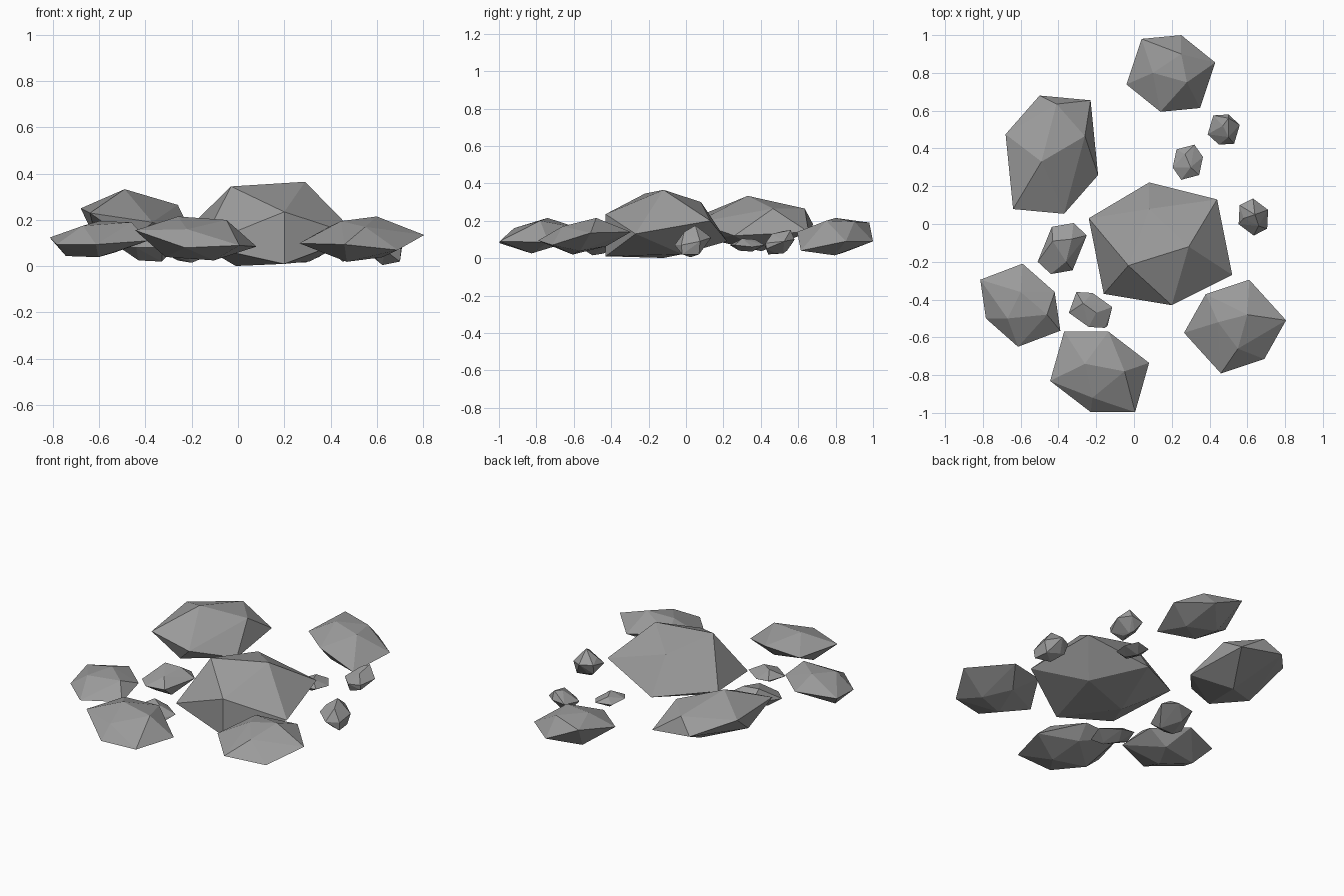
import bpy
import bmesh
from mathutils import Vector

default_cube = bpy.data.objects.get("Cube")
if default_cube:
    bpy.data.objects.remove(default_cube, do_unlink=True)

# Single stone grey material
stone_grey = bpy.data.materials.new("stone_grey")
stone_grey.use_nodes = True
stone_colour = (0.33, 0.33, 0.33, 1)
stone_grey.diffuse_color = stone_colour
shader = next(node for node in stone_grey.node_tree.nodes if node.type == "BSDF_PRINCIPLED")
shader.inputs["Base Color"].default_value = stone_colour
shader.inputs["Roughness"].default_value = 0.9


def build_rock(name, centre, crown, rim=(), single=()):
    """Faceted boulder: crown and rim corners are mirrored through the centre,
    single corners are kept on one side, and all are wrapped in a hull."""
    centre = Vector(centre)
    corners = [Vector(point) for point in (*crown, *rim)]
    corners += [2 * centre - corner for corner in corners]
    corners += [Vector(point) for point in single]

    bm = bmesh.new()
    for corner in corners:
        bm.verts.new(corner)
    hull = bmesh.ops.convex_hull(bm, input=bm.verts[:])
    unused = {item for item in hull["geom_interior"] + hull["geom_unused"]
              if isinstance(item, bmesh.types.BMVert)}
    bmesh.ops.delete(bm, geom=list(unused), context="VERTS")
    bmesh.ops.recalc_face_normals(bm, faces=bm.faces[:])

    mesh = bpy.data.meshes.new(name)
    bm.to_mesh(mesh)
    bm.free()
    mesh.materials.append(stone_grey)
    rock = bpy.data.objects.new(name, mesh)
    bpy.context.scene.collection.objects.link(rock)
    return rock


# Large boulder in the middle, with an uneven rim
build_rock("centre_boulder", (.14, -.12, .183),
           crown=[(-.03, -.22, .345), (.29, -.12, .365), (.08, .08, .3)],
           single=[(-.24, .03, .14), (.08, .22, .09), (.44, .13, .2),
                   (.52, -.27, .13), (.2, -.43, .235), (-.16, -.37, .09),
                   (.2, -.43, .01)])

# Medium boulders around it
build_rock("back_right_boulder", (-.435, .367, .185),
           crown=[(-.41, .635, .265), (-.26, .465, .265), (-.49, .33, .333)],
           rim=[(-.68, .475, .25), (-.5, .68, .18), (-.23, .655, .14)])

build_rock("back_boulder", (.195, .797, .115),
           crown=[(.1, .8, .215), (.28, .75, .2), (.25, .9, .195)],
           rim=[(.04, .98, .19), (.25, 1, .09), (.43, .855, .09)])

build_rock("front_left_boulder", (.535, -.543, .117),
           crown=[(.6, -.48, .215), (.445, -.52, .195), (.55, -.66, .17)],
           rim=[(.61, -.295, .14), (.805, -.51, .135), (.69, -.715, .07)])

build_rock("front_boulder", (-.182, -.783, .12),
           crown=[(-.26, -.74, .215), (-.05, -.78, .2), (-.22, -.92, .16)],
           rim=[(-.37, -.57, .15), (-.135, -.57, .16), (.08, -.735, .085)])

build_rock("front_right_boulder", (-.602, -.43, .117),
           crown=[(-.6, -.36, .195), (-.46, -.48, .19), (-.67, -.5, .175)],
           rim=[(-.59, -.21, .14), (-.42, -.36, .14), (-.39, -.565, .11)])

# Small stones filling the gaps
build_rock("right_stone", (-.38, -.13, .09),
           crown=[(-.43, -.09, .16), (-.33, -.08, .155), (-.36, -.2, .135)],
           rim=[(-.32, .005, .1), (-.25, -.06, .1), (-.325, -.245, .08)])

build_rock("front_right_stone", (-.23, -.455, .065),
           crown=[(-.27, -.42, .11), (-.2, -.47, .105)],
           rim=[(-.305, -.36, .07), (-.22, -.365, .06), (-.115, -.44, .06)],
           single=[(-.14, -.54, .04), (-.2, -.5, .015)])

build_rock("left_stone", (.632, .037, .09),
           crown=[(.64, .05, .175), (.66, -.01, .14), (.58, .03, .13)],
           rim=[(.63, .135, .11), (.71, .075, .09), (.705, -.025, .07)],
           single=[(.7, -.02, .02), (.57, .08, .05), (.69, .07, .02)])

build_rock("back_inner_stone", (.285, .327, .07),
           crown=[(.27, .37, .1), (.3, .3, .105)],
           rim=[(.225, .395, .07), (.32, .42, .07), (.365, .355, .06)])

build_rock("back_outer_stone", (.475, .5, .085),
           crown=[(.47, .52, .145), (.5, .56, .15), (.5, .46, .13)],
           rim=[(.5, .58, .1), (.56, .525, .09), (.53, .425, .08)],
           single=[(.47, .52, .025), (.53, .43, .05)])
